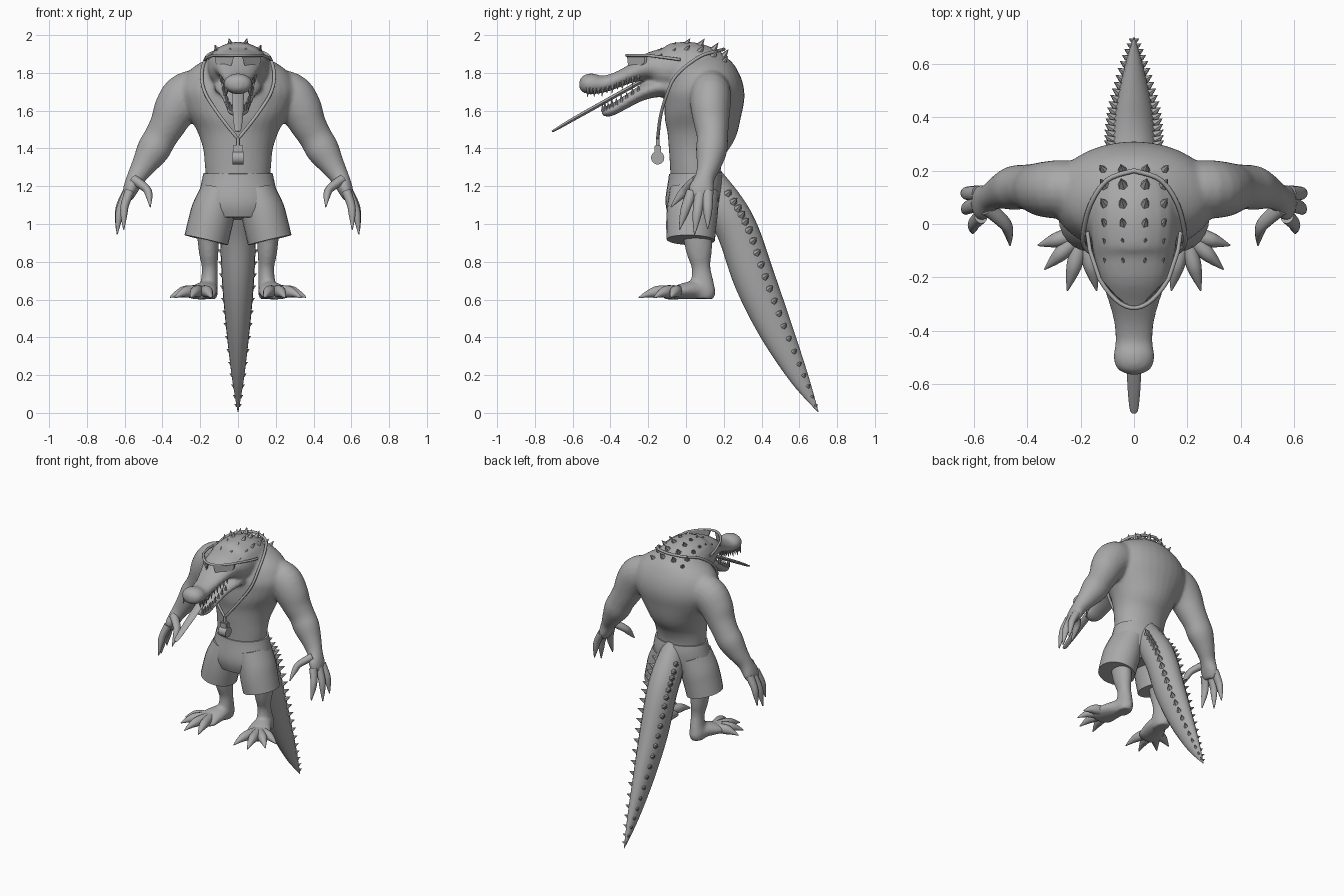
import bpy, bmesh, math
from mathutils import Vector

if "Cube" in bpy.data.objects:
    bpy.data.objects.remove(bpy.data.objects["Cube"])

grey = bpy.data.materials.new("plain_grey")
grey.diffuse_color = (0.4, 0.4, 0.4, 1)
grey.use_nodes = True
grey.node_tree.nodes["Principled BSDF"].inputs["Base Color"].default_value = grey.diffuse_color


def finish(name, bm, angle=40):
    bmesh.ops.recalc_face_normals(bm, faces=bm.faces[:])
    me = bpy.data.meshes.new(name)
    bm.to_mesh(me)
    bm.free()
    me.materials.append(grey)
    ob = bpy.data.objects.new(name, me)
    bpy.context.collection.objects.link(ob)
    bpy.ops.object.select_all(action='DESELECT')
    ob.select_set(True)
    bpy.context.view_layer.objects.active = ob
    bpy.ops.object.shade_smooth_by_angle(angle=math.radians(angle))
    return ob


def spline(rows, steps):
    """Catmull-Rom through rows of numbers."""
    out, n = [], len(rows)
    for i in range(n - 1):
        p = [rows[max(i - 1, 0)], rows[i], rows[i + 1], rows[min(i + 2, n - 1)]]
        for k in range(steps):
            t = k / steps
            out.append([0.5 * (2 * b + (c - a) * t + (2 * a - 5 * b + 4 * c - d) * t * t
                               + (3 * b - a - 3 * c + d) * t ** 3) for a, b, c, d in zip(*p)])
    return out + [list(rows[-1])]


def frames(rows, ref, steps=4):
    """Centre, two axes and two radii along a path; rows are x, y, z, r_side, r_up."""
    pts = spline(rows, steps)
    res = []
    for i, r in enumerate(pts):
        tan = (Vector(pts[min(i + 1, len(pts) - 1)][:3]) - Vector(pts[max(i - 1, 0)][:3])).normalized()
        side = (Vector(ref) - tan * tan.dot(Vector(ref))).normalized()
        res.append((Vector(r[:3]), side, tan.cross(side), max(r[3], .002), max(r[4], .002)))
    return res


def loft(name, rows, ref=(1, 0, 0), s=1, n=20, steps=4):
    bm = bmesh.new()
    rings = []
    for c, u, v, ru, rv in frames(rows, ref, steps):
        ring = []
        for k in range(n):
            a = 2 * math.pi * k / n
            p = c + u * ru * math.cos(a) + v * rv * math.sin(a)
            ring.append(bm.verts.new((p.x * s, p.y, p.z)))
        rings.append(ring)
    for a, b in zip(rings, rings[1:]):
        for k in range(n):
            bm.faces.new((a[k], a[(k + 1) % n], b[(k + 1) % n], b[k]))
    bm.faces.new(rings[0])
    bm.faces.new(rings[-1])
    return finish(name, bm)


def spikes(name, items, n=6):
    """Cones given as base, direction, length, radius."""
    bm = bmesh.new()
    for base, d, length, r in items:
        d = Vector(d).normalized()
        m = d.to_track_quat('Z', 'Y').to_matrix().to_4x4()
        m.translation = Vector(base) + d * length / 2
        bmesh.ops.create_cone(bm, cap_ends=True, segments=n, radius1=r, radius2=r * .05,
                              depth=length, matrix=m)
    return finish(name, bm)


def tube(name, pts, r, closed=False):
    cu = bpy.data.curves.new(name, 'CURVE')
    cu.dimensions = '3D'
    cu.bevel_depth, cu.bevel_resolution = r, 2
    sp = cu.splines.new('POLY')
    sp.points.add(len(pts) - 1)
    for p, q in zip(sp.points, pts):
        p.co = (*q, 1)
    sp.use_cyclic_u = closed
    cu.use_fill_caps = True
    cu.materials.append(grey)
    ob = bpy.data.objects.new(name, cu)
    bpy.context.collection.objects.link(ob)


# Torso, head and jaw
body = [loft("body", [(0, .05, 1.18, .165, .13), (0, .05, 1.3, .175, .135), (0, .06, 1.4, .185, .155),
                      (0, .08, 1.5, .22, .19), (0, .09, 1.6, .28, .205), (0, .10, 1.7, .31, .21),
                      (0, .10, 1.8, .27, .18), (0, .10, 1.87, .17, .13), (0, .10, 1.91, .06, .05)], n=32)]
HEAD = [(0, .17, 1.80, .14, .11), (0, .08, 1.82, .165, .13), (0, 0, 1.83, .165, .135),
        (0, -.1, 1.82, .155, .13), (0, -.19, 1.83, .13, .08), (0, -.28, 1.80, .10, .05),
        (0, -.36, 1.765, .078, .042), (0, -.44, 1.74, .07, .045), (0, -.5, 1.742, .078, .056),
        (0, -.545, 1.74, .062, .045), (0, -.565, 1.74, .02, .02)]
JAW = [(0, -.06, 1.73, .13, .06), (0, -.16, 1.72, .125, .05), (0, -.25, 1.685, .095, .038),
       (0, -.34, 1.632, .07, .032), (0, -.41, 1.597, .056, .03), (0, -.448, 1.59, .025, .014)]
body += [loft("head", HEAD), loft("jaw", JAW)]

# Arms, legs and feet
for s in (1, -1):
    body.append(loft("arm", [(.16, .13, 1.70, .10, .12), (.27, .13, 1.68, .11, .125), (.33, .13, 1.61, .105, .115),
                             (.37, .135, 1.53, .093, .097), (.41, .14, 1.46, .083, .088),
                             (.45, .135, 1.39, .083, .088), (.50, .12, 1.31, .065, .066),
                             (.54, .10, 1.245, .052, .05), (.57, .08, 1.18, .068, .04),
                             (.585, .07, 1.13, .05, .026)], (0, 1, 0), s))
    body.append(loft("leg", [(.16, .06, .97, .06, .085), (.155, .07, .85, .052, .068), (.15, .08, .77, .042, .05),
                             (.152, .085, .70, .045, .06), (.158, .085, .64, .052, .072),
                             (.16, .085, .603, .045, .06)], s=s))
    body.append(loft("foot", [(.155, .13, .64, .04, .035), (.165, .05, .65, .06, .048), (.185, -.02, .643, .078, .042),
                              (.205, -.08, .628, .085, .028), (.21, -.12, .62, .06, .018)], s=s))

    # Clawed fingers and thumb
    for base, tip in (((.585, .115, 1.17), (.645, .115, .975)), ((.588, .075, 1.16), (.64, .045, .945)),
                      ((.575, .03, 1.17), (.605, -.035, .97)), ((.55, .06, 1.235), (.465, -.08, 1.09))):
        b, t = Vector(base), Vector(tip)
        bend = Vector((.012 if t.x > .5 else -.03, 0, .01))
        loft("finger", [(*b, .03, .026), (*(b.lerp(t, .4) + bend), .026, .022),
                        (*(b.lerp(t, .65) + bend * .8), .021, .018), (*t, .003, .003)], (0, 1, 0), s, 12)

    # Clawed toes
    for tip in ((.36, -.08, .612), (.335, -.17, .61), (.25, -.25, .61), (.14, -.25, .61)):
        b, t = Vector((.19, -.03, .645)), Vector(tip)
        m1, m2 = b.lerp(t, .5), b.lerp(t, .74)
        loft("toe", [(*b, .03, .03), (m1.x, m1.y, .642, .03, .032), (m2.x, m2.y, .632, .021, .021),
                     (*t, .003, .003)], (1, 0, 0) if tip[0] < .3 else (0, 1, 0), s, 12)

# Blend the body parts into one skin
bpy.ops.object.select_all(action='DESELECT')
for o in body:
    o.select_set(True)
bpy.context.view_layer.objects.active = body[0]
bpy.ops.object.join()
rm = body[0].modifiers.new("blend", 'REMESH')
rm.mode, rm.voxel_size, rm.use_smooth_shade = 'VOXEL', .011, True
sm = body[0].modifiers.new("soften", 'SMOOTH')
sm.factor, sm.iterations = .5, 6

# Shorts
loft("shorts_waist", [(0, .05, 1.27, .183, .14), (0, .05, 1.2, .198, .148), (0, .035, 1.1, .215, .145),
                      (0, .03, 1.03, .17, .12)], n=28)
for s in (1, -1):
    loft("shorts_leg", [(.10, .045, 1.18, .095, .13), (.128, .035, 1.08, .115, .135),
                        (.148, .028, 1.0, .118, .133), (.168, .025, .915, .118, .128)], s=s, n=24)

# Tail with a row of spikes on each side
TAIL = [(0, .10, 1.26, .07, .08), (0, .205, 1.09, .095, .105), (0, .28, .945, .095, .11),
        (0, .365, .70, .085, .11), (0, .475, .44, .062, .09), (0, .60, .185, .032, .05), (0, .70, .005, .002, .002)]
loft("tail", TAIL, steps=6)
items = []
for c, u, v, ru, rv in frames(TAIL, (1, 0, 0), 4)[3:-1]:
    up = v if v.y > 0 else -v
    for s in (1, -1):
        size = .016 + ru * .3
        items.append((c + u * s * ru * .8 + up * rv * .5, u * s + up * .6 + Vector((0, .1, .35)), size, size * .5))
spikes("tail_spikes", items)

# Crest of spikes on head and neck
items = []
for y, top, size in ((-.14, 1.925, .025), (-.07, 1.95, .03), (0, 1.96, .04), (.07, 1.95, .05),
                     (.14, 1.925, .055), (.19, 1.885, .06)):
    for s in (1, -1):
        for x, drop in ((.04, .005), (.105, .037)):
            items.append(((s * x, y, top - drop - .005), (s * x * 4, .55, .8), size, size * .42))
spikes("crest_spikes", items)

# Teeth along both jaws
items = []
for rows, up, lo, hi in ((HEAD, -1, -.53, -.23), (JAW, 1, -.44, -.24)):
    for i, (c, u, v, ru, rv) in enumerate(frames(rows, (1, 0, 0), 3)):
        if lo < c.y < hi:
            for s in (1, -1):
                items.append(((s * ru * .8, c.y, c.z + up * rv * .4), (s * .15, -.1, up),
                              .05 if i % 2 else .038, .011))
spikes("teeth", items, 8)

# Flat stick held in the mouth
loft("mouth_stick", [(0, -.22, 1.765, .032, .011), (0, -.45, 1.637, .03, .011), (0, -.6, 1.553, .025, .01),
                     (0, -.69, 1.50, .017, .007), (0, -.71, 1.49, .008, .004)], n=12)


# Wraparound sunglasses
def wrap(x):
    return -.315 + (x / .13) ** 2 * .11


tube("glasses_frame", [(.175, -.03, 1.87), (.165, -.1, 1.88)] +
     [(x / 100, wrap(x / 100), 1.893) for x in range(13, -14, -2)] +
     [(-.165, -.1, 1.88), (-.175, -.03, 1.87)], .008)
for s in (1, -1):
    bm = bmesh.new()
    outline = ((.02, 1.89), (.05, 1.895), (.085, 1.895), (.122, 1.89), (.12, 1.855), (.1, 1.83),
               (.065, 1.825), (.035, 1.84))
    face = bm.faces.new([bm.verts.new((s * x, wrap(x), z)) for x, z in outline])
    ex = bmesh.ops.extrude_face_region(bm, geom=[face])
    for v in ex["geom"]:
        if isinstance(v, bmesh.types.BMVert):
            v.co.y += .012
    finish("glasses_lens", bm)

# Neck cord with whistle
half = spline([(0, .2, 1.925), (.1, .165, 1.915), (.165, .07, 1.885), (.192, -.05, 1.79),
               (.172, -.1, 1.69), (.095, -.135, 1.57), (0, -.15, 1.45)], 5)
tube("neck_cord", half + [(-x, y, z) for x, y, z in half[-2:0:-1]], .009, True)
tube("whistle_link", [(0, -.15, 1.46), (0, -.15, 1.4)], .01)
bm = bmesh.new()
bmesh.ops.create_cube(bm, size=1)
for v in bm.verts:
    v.co = (v.co.x * .055, v.co.y * .035 - .15, v.co.z * .075 + 1.38)
bmesh.ops.bevel(bm, geom=bm.edges[:], offset=.005, segments=2, affect='EDGES')
finish("whistle_mouthpiece", bm)
loft("whistle_barrel", [(-.03, -.15, 1.35, .035, .035), (.03, -.15, 1.35, .035, .035)], (0, 1, 0), steps=1)
